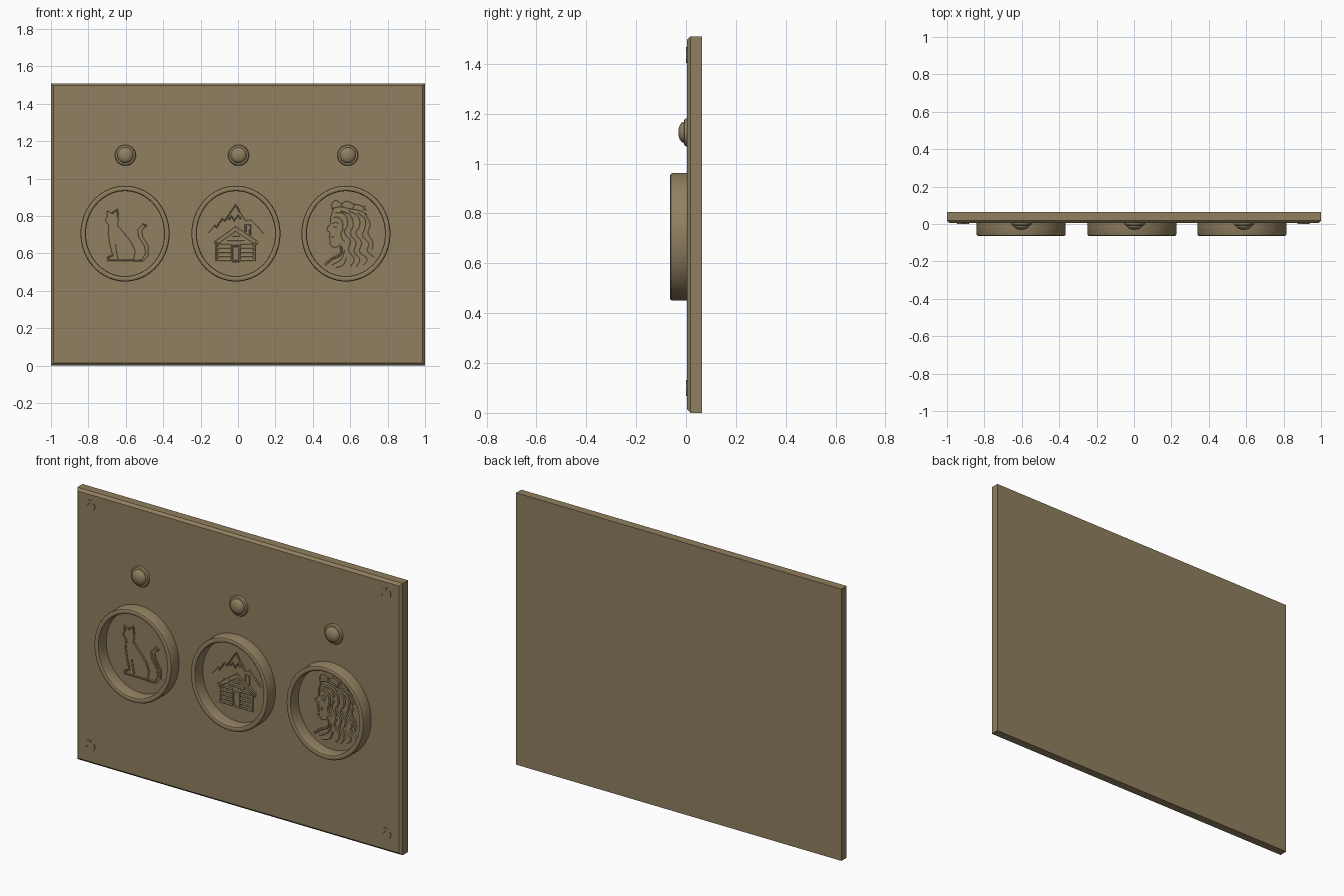
import bpy, bmesh, math

if "Cube" in bpy.data.objects:
    bpy.data.objects.remove(bpy.data.objects["Cube"])

FRONT = 0.005      # y of the panel's front surface
BACK = 0.064
HEIGHT = 1.51

brass = bpy.data.materials.new("aged_brass")
brass.diffuse_color = (0.28, 0.215, 0.115, 1)
brass.use_nodes = True
brass.node_tree.nodes["Principled BSDF"].inputs["Base Color"].default_value = brass.diffuse_color


def finish(bm, name, smooth=False):
    bmesh.ops.recalc_face_normals(bm, faces=bm.faces)
    me = bpy.data.meshes.new(name)
    bm.to_mesh(me)
    bm.free()
    ob = bpy.data.objects.new(name, me)
    me.materials.append(brass)
    bpy.context.collection.objects.link(ob)
    if smooth:
        bpy.ops.object.select_all(action='DESELECT')
        ob.select_set(True)
        bpy.context.view_layer.objects.active = ob
        bpy.ops.object.shade_smooth_by_angle(angle=math.radians(35))
    return ob


def lathe(name, x, z, rx, rz, profile, steps=64, cap=False):
    """Sweep (inset, y) points around an ellipse facing -y."""
    bm = bmesh.new()
    rows = []
    for d, y in profile:
        rows.append([bm.verts.new((x + (rx - d) * math.cos(a), y, z + (rz - d) * math.sin(a)))
                     for a in (2 * math.pi * i / steps for i in range(steps))])
    for r, s in zip(rows, rows[1:]):
        for i in range(steps):
            j = (i + 1) % steps
            bm.faces.new((r[i], r[j], s[j], s[i]))
    if cap:
        bm.faces.new(rows[-1])
    return finish(bm, name, True)


def engraving(name, strokes, curved, width=0.006):
    """Raised line drawing; strokes are in hundredths of a unit (x, z)."""
    cu = bpy.data.curves.new(name, 'CURVE')
    cu.dimensions = '3D'
    cu.bevel_depth = width
    cu.bevel_resolution = 1
    cu.resolution_u = 5
    cu.use_fill_caps = True
    for pts in strokes:
        co = [(x / 100, FRONT, z / 100) for x, z in pts]
        if curved:
            sp = cu.splines.new('BEZIER')
            sp.bezier_points.add(len(co) - 1)
            for p, c in zip(sp.bezier_points, co):
                p.co = c
                p.handle_left_type = p.handle_right_type = 'AUTO'
        else:
            sp = cu.splines.new('POLY')
            sp.points.add(len(co) - 1)
            for p, c in zip(sp.points, co):
                p.co = (*c, 1)
    tmp = bpy.data.objects.new(name + "_path", cu)
    bpy.context.collection.objects.link(tmp)
    ev = tmp.evaluated_get(bpy.context.evaluated_depsgraph_get())
    bm = bmesh.new()
    bm.from_mesh(ev.to_mesh())
    ev.to_mesh_clear()
    bpy.data.objects.remove(tmp)
    return finish(bm, name, True)


# back panel with chamfered front rim
bm = bmesh.new()
bmesh.ops.create_cube(bm, size=1)
for v in bm.verts:
    v.co = (v.co.x * 2, (FRONT + BACK) / 2 + v.co.y * (BACK - FRONT), (v.co.z + 0.5) * HEIGHT)
rim = [e for e in bm.edges if all(v.co.y < FRONT + 0.001 for v in e.verts)]
bmesh.ops.bevel(bm, geom=rim, offset=0.013, segments=1, affect='EDGES')
finish(bm, "panel")

# oval frames
for n, x in zip(("left", "middle", "right"), (-0.604, -0.011, 0.577)):
    lathe(n + "_oval_frame", x, 0.706, 0.238, 0.256,
          [(0, 0.012), (0, -0.055), (0.003, -0.061), (0.009, -0.064), (0.02, -0.064),
           (0.026, -0.061), (0.029, -0.055), (0.029, 0.012)], 96)

# domed studs with a collar
dome = [(0.056 - 0.042 * math.cos(t), -0.008 - 0.023 * math.sin(t))
        for t in (math.radians(a) for a in range(0, 88, 12))]
for n, x in zip(("left", "middle", "right"), (-0.602, 0.003, 0.587)):
    lathe(n + "_stud", x, 1.125, 0.056, 0.056,
          [(0, 0.01), (0, 0.0), (0.004, -0.006), (0.010, -0.008)] + dome, 48, True)

# corner screws: two half discs with a diagonal slot between them
for n, x, z in (("top_left", -0.915, 1.435), ("top_right", 0.905, 1.435),
                ("bottom_left", -0.915, 0.1), ("bottom_right", 0.905, 0.1)):
    bm = bmesh.new()
    for side in (0, math.pi):
        pts = []
        for i in range(13):
            a = side + math.radians(18 + 12 * i) + math.radians(52)
            pts.append((x + 0.032 * math.cos(a), z + 0.032 * math.sin(a)))
        front = [bm.verts.new((px, FRONT - 0.004, pz)) for px, pz in pts]
        back = [bm.verts.new((px, FRONT + 0.004, pz)) for px, pz in pts]
        bm.faces.new(front)
        bm.faces.new(back)
        for i in range(13):
            j = (i + 1) % 13
            bm.faces.new((front[i], front[j], back[j], back[i]))
    finish(bm, n + "_screw")

# cat emblem
engraving("cat_emblem", [
    [(-70, 83), (-67.5, 81.5), (-64.5, 83.5), (-64, 78.5), (-64.5, 75), (-60.5, 70.5),
     (-57, 66), (-55, 61), (-56, 56.3), (-69.5, 56.3), (-69.5, 58), (-67, 59), (-68.5, 64.5),
     (-69.5, 71), (-69, 75), (-71, 77.5), (-70, 80), (-70, 83)],
    [(-65.5, 65), (-65, 61), (-64, 57)],
    [(-56, 56.3), (-51.5, 56.8), (-49.5, 60), (-50, 64), (-53, 68.5), (-53.7, 73), (-51, 75.7),
     (-49, 75), (-51.5, 72.5), (-51, 69), (-48, 64), (-48, 59), (-51, 55.8), (-56, 56)],
], False)

# cabin and mountain emblem
logs = [[(s * 10 - 1.3, z), (s * 2.5 - 1.3, z)] for s in (-1, 1)
        for z in (56.2, 58.4, 60.6, 62.8, 65)]
engraving("cabin_emblem", logs + [
    [(-16, 71), (-12.5, 75), (-11.5, 74), (-8.5, 78.5), (-7, 77.5), (-1.3, 86), (1.5, 81.5),
     (4, 77.5), (7, 78), (10.5, 74.5), (14, 70.5)],
    [(-5, 78), (-3.5, 80), (-2, 77.5), (0, 80.5), (1.5, 78.5)],
    [(-12.5, 66.5), (-1.3, 74.5), (10.5, 66.5)],
    [(-12, 64.5), (-1.3, 72), (10, 64.5)],
    [(-12.5, 66.5), (-12, 64.5)], [(10.5, 66.5), (10, 64.5)],
    [(-3.2, 56), (-3.2, 64), (0.8, 64), (0.8, 56), (-3.2, 56)],
    [(4, 71.5), (4, 75), (6.5, 75), (6.5, 69.8)],
    [(-6, 67), (3.5, 67)], [(-3.5, 69.3), (1, 69.3)],
    [(-11.3, 66), (-11.3, 56)], [(8.7, 66), (8.7, 56)],
], False)

# portrait emblem: face profile, wreath and flowing hair
engraving("portrait_emblem", [
    [(51, 84), (49.5, 79.5), (49.5, 76.5), (47.5, 72.7), (49, 71.5), (48.7, 69), (49.3, 67),
     (49.5, 64.5), (52.5, 63.5), (55, 65.5)],
    [(55, 64), (55, 60), (50, 57), (46.5, 54)],
    [(50.5, 76), (52.5, 76.8), (54, 75.8)], [(51, 74.5), (53, 74)], [(49.5, 69), (51.5, 68.8)],
], True)
engraving("wreath_emblem", [
    [(49.5, 86), (52, 88.5), (55, 87), (58, 88), (62, 86.5), (66, 85.5), (69, 83)],
    [(50, 84), (54, 85), (60, 84), (65, 83), (69, 81)],
    [(50, 86), (50.5, 83.5)], [(55, 87), (56, 85)], [(62, 86), (61, 84)], [(68, 86), (67, 83)],
], True)
engraving("hair_emblem", [
    [(52, 82), (57, 81), (58.5, 76), (57, 71), (60, 67), (59, 62), (62, 57), (60, 53)],
    [(55, 83), (60, 80.5), (61.5, 75), (60, 71), (63, 66), (62, 61), (65, 57), (63, 53)],
    [(59, 83), (64, 80), (65, 75), (63, 71), (66, 66), (65, 61), (69, 57), (67, 54)],
    [(64, 82), (68, 78), (67.5, 73), (66.5, 70), (70, 65), (69, 62), (73, 58)],
    [(68, 81), (70.5, 76), (69.5, 71), (72, 66), (71.5, 62)],
    [(51, 79.5), (54.5, 79), (56, 74), (55, 70), (57, 66)],
    [(57, 62), (55, 57), (50, 54)], [(58, 58), (56, 54), (52, 52.5)],
], True, 0.007)
